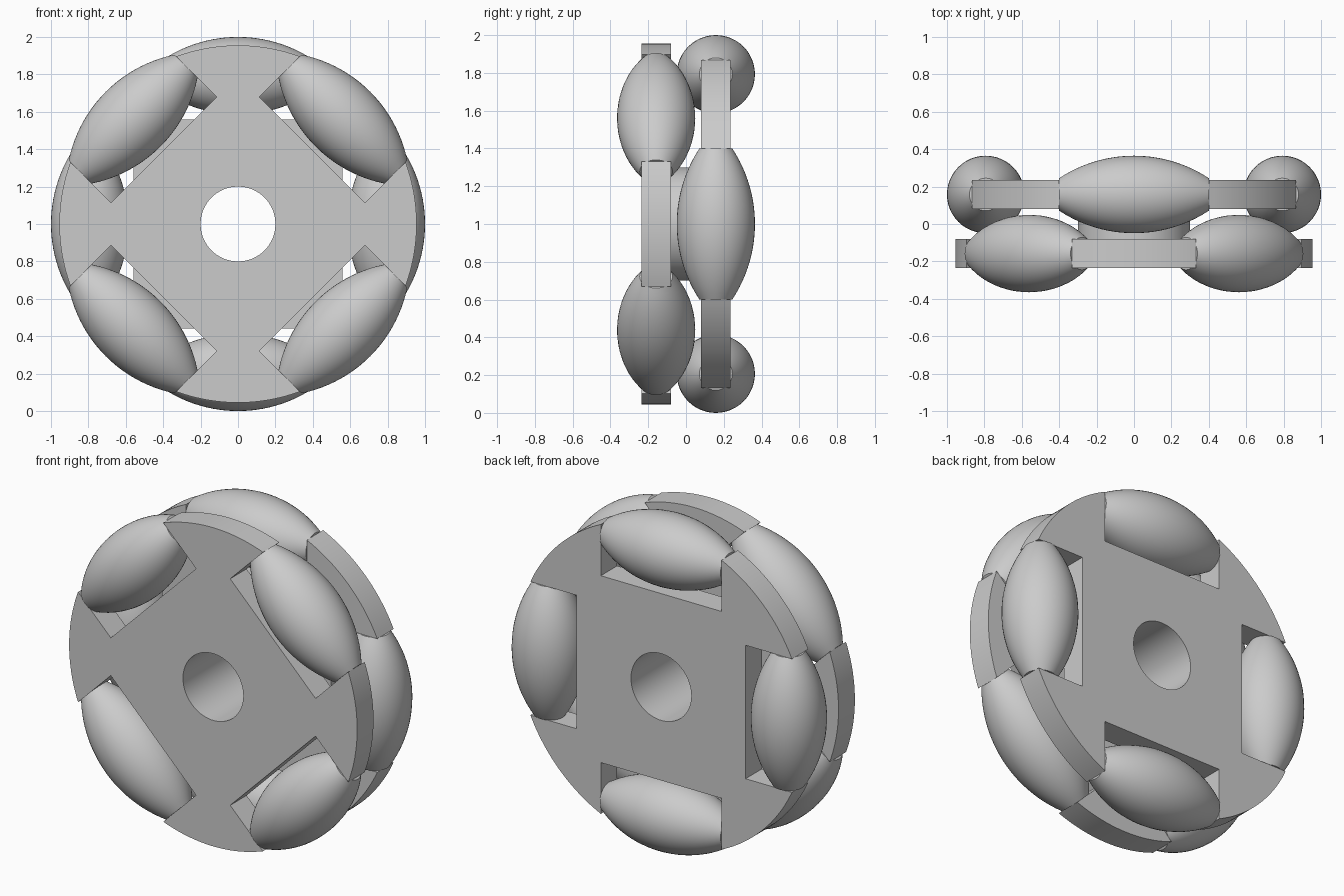
import bpy, bmesh
from math import sin, cos, pi, sqrt, asin
from mathutils import Matrix

if "Cube" in bpy.data.objects:
    bpy.data.objects.remove(bpy.data.objects["Cube"], do_unlink=True)

DISC_R, BORE_R, HUB_R = 0.955, 0.2, 0.3
SLOT_HALF, SLOT_IN = 0.4, 0.56
ROLLER_R, ROLLER_END, ROLLER_AXIS = 0.207, 0.087, 0.793
LAYER_Y, THICK = 0.158, 0.155

grey = bpy.data.materials.new("light grey")
grey.use_nodes = True
colour = (0.6, 0.6, 0.6, 1)
grey.diffuse_color = colour
grey.node_tree.nodes["Principled BSDF"].inputs["Base Color"].default_value = colour


def finish(name, mesh):
    obj = bpy.data.objects.new(name, mesh)
    bpy.context.collection.objects.link(obj)
    mesh.materials.clear()
    mesh.materials.append(grey)
    bpy.ops.object.select_all(action='DESELECT')
    obj.select_set(True)
    bpy.context.view_layer.objects.active = obj
    bpy.ops.object.shade_smooth_by_angle(angle=pi / 6)
    return obj


def circle(radius, n=96):
    return [(radius * cos(2 * pi * i / n), radius * sin(2 * pi * i / n)) for i in range(n)]


def plate(name, outlines, depth, y):
    """Extrude filled outlines (x, z) along y."""
    curve = bpy.data.curves.new(name, 'CURVE')
    curve.dimensions = '2D'
    curve.fill_mode = 'BOTH'
    curve.extrude = depth / 2
    for pts in outlines:
        spline = curve.splines.new('POLY')
        spline.points.add(len(pts) - 1)
        for p, (a, b) in zip(spline.points, pts):
            p.co = (a, b, 0, 1)
        spline.use_cyclic_u = True
    temp = bpy.data.objects.new(name + "_outline", curve)
    bpy.context.collection.objects.link(temp)
    bpy.context.view_layer.update()
    mesh = bpy.data.meshes.new_from_object(
        temp.evaluated_get(bpy.context.evaluated_depsgraph_get()))
    bpy.data.objects.remove(temp, do_unlink=True)
    bm = bmesh.new()
    bm.from_mesh(mesh)
    bmesh.ops.remove_doubles(bm, verts=bm.verts, dist=0.0001)
    bmesh.ops.recalc_face_normals(bm, faces=bm.faces)
    bm.transform(Matrix.Translation((0, y, 1)) @ Matrix.Rotation(pi / 2, 4, 'X'))
    bm.to_mesh(mesh)
    bm.free()
    return finish(name, mesh)


def slotted_outline(turn, steps=24):
    """Disc edge with four square slots, the first centred at angle turn."""
    pts = []
    half = asin(SLOT_HALF / DISC_R)
    for k in range(4):
        a = turn + k * pi / 2
        for s in (-SLOT_HALF, SLOT_HALF):
            pts.append((SLOT_IN * cos(a) - s * sin(a), SLOT_IN * sin(a) + s * cos(a)))
        for i in range(steps + 1):
            t = a + half + (pi / 2 - 2 * half) * i / steps
            pts.append((DISC_R * cos(t), DISC_R * sin(t)))
    return pts


def roller(name, angle, y, rings=24, sides=48):
    """Barrel with a circular-arc profile, lying across its slot."""
    sag = ROLLER_R - ROLLER_END
    arc = (SLOT_HALF ** 2 + sag ** 2) / (2 * sag)
    bm = bmesh.new()
    loops = []
    for i in range(rings + 1):
        h = SLOT_HALF * (2 * i / rings - 1)
        r = ROLLER_R - arc + sqrt(arc ** 2 - h ** 2)
        loops.append([bm.verts.new((ROLLER_AXIS + a, b, h)) for a, b in circle(r, sides)])
    for low, high in zip(loops, loops[1:]):
        for j in range(sides):
            k = (j + 1) % sides
            bm.faces.new((low[j], low[k], high[k], high[j]))
    bm.faces.new(loops[0][::-1])
    bm.faces.new(loops[-1])
    bm.transform(Matrix.Translation((0, y, 1)) @ Matrix.Rotation(-angle, 4, 'Y'))
    mesh = bpy.data.meshes.new(name)
    bm.to_mesh(mesh)
    bm.free()
    return finish(name, mesh)


# Two slotted discs, turned an eighth against each other, with their rollers
for layer, y, turn in (("front", -LAYER_Y, pi / 4), ("back", LAYER_Y, 0)):
    plate(layer + "_disc", [slotted_outline(turn), circle(BORE_R)], THICK, y)
    for k in range(4):
        roller(f"{layer}_roller_{k + 1}", turn + k * pi / 2, y)

# Hollow hub joining the discs
plate("hub", [circle(HUB_R), circle(BORE_R)], 2 * LAYER_Y - THICK, 0)
